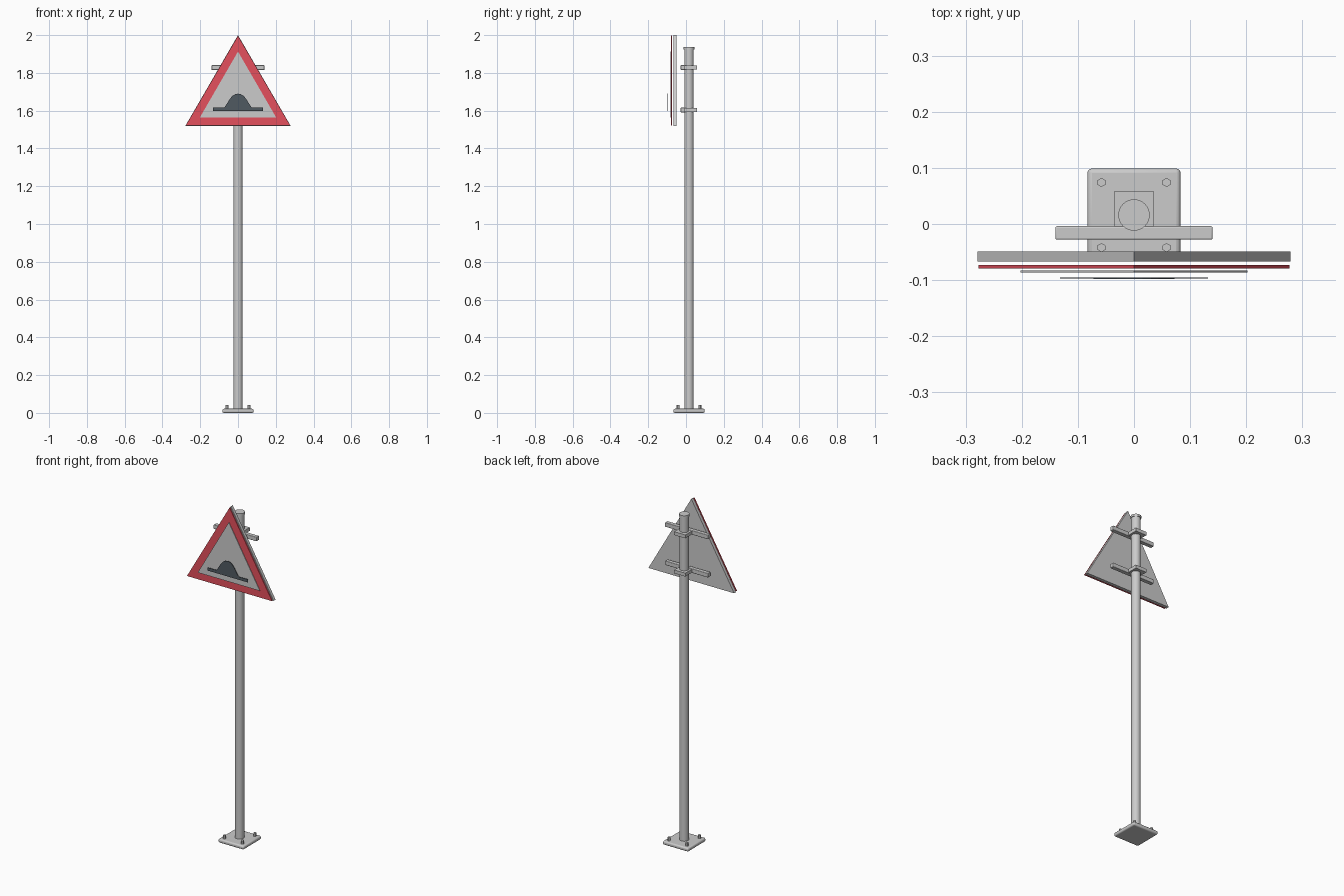
import bpy, math

if "Cube" in bpy.data.objects:
    bpy.data.objects.remove(bpy.data.objects["Cube"])

PY = 0.016  # pole centre in y


def material(name, rgb):
    m = bpy.data.materials.new(name)
    m.diffuse_color = (*rgb, 1)
    m.use_nodes = True
    m.node_tree.nodes["Principled BSDF"].inputs["Base Color"].default_value = m.diffuse_color
    return m


def box(name, lo, hi, bevel=0.0):
    bpy.ops.mesh.primitive_cube_add(size=1, location=[(a + b) / 2 for a, b in zip(lo, hi)])
    o = bpy.context.object
    o.name = name
    o.scale = [b - a for a, b in zip(lo, hi)]
    bpy.ops.object.transform_apply(location=False, rotation=False, scale=True)
    if bevel:
        mod = o.modifiers.new("bevel", "BEVEL")
        mod.width, mod.segments = bevel, 3
        bpy.ops.object.shade_smooth_by_angle()
    return o


def cylinder(name, r, x, y, z0, z1, sides):
    bpy.ops.mesh.primitive_cylinder_add(vertices=sides, radius=r, depth=z1 - z0,
                                        location=(x, y, (z0 + z1) / 2))
    o = bpy.context.object
    o.name = name
    if sides > 8:
        bpy.ops.object.shade_smooth_by_angle()
    return o


def plate(name, outline, front, back, mat=None):
    """Extrude an x-z outline between two y values."""
    n = len(outline)
    verts = [(x, y, z) for y in (front, back) for x, z in outline]
    faces = [list(range(n)), list(range(2 * n - 1, n - 1, -1))]
    faces += [[i, i + n, (i + 1) % n + n, (i + 1) % n] for i in range(n)]
    me = bpy.data.meshes.new(name)
    me.from_pydata(verts, [], faces)
    o = bpy.data.objects.new(name, me)
    bpy.context.collection.objects.link(o)
    if mat:
        me.materials.append(mat)
    return o


def triangle(half, bottom, top):
    return [(-half, bottom), (half, bottom), (0, top)]


red = material("red", (0.78, 0.08, 0.11))
white = material("white", (0.72, 0.72, 0.70))
black = material("black", (0.08, 0.10, 0.12))

# Base plate with hex bolts
box("base_plate", (-0.083, PY - 0.083, 0), (0.083, PY + 0.083, 0.022), 0.008)
for sx in (-1, 1):
    for sy in (-1, 1):
        cylinder("anchor_bolt", 0.008, sx * 0.058, PY + sy * 0.058, 0.018, 0.042, 6)

# Pole and its cap
cylinder("pole", 0.025, 0, PY, 0.015, 1.93, 32)
cylinder("pole_cap", 0.028, 0, PY, 1.925, 1.938, 32)

# Clamps and cross rails
for z in (1.603, 1.828):
    box("pole_clamp", (-0.036, -0.026, z - 0.01), (0.036, 0.058, z + 0.01))
    box("cross_rail", (-0.14, -0.028, z - 0.0125), (0.14, -0.004, z + 0.0125), 0.003)

# Layered triangular sign
plate("sign_backing", triangle(0.279, 1.519, 2.0), -0.067, -0.049)
plate("red_border", triangle(0.277, 1.521, 1.997), -0.079, -0.073, red)
plate("white_panel", triangle(0.202, 1.564, 1.913), -0.086, -0.083, white)

# Road hump symbol
plate("road_line", [(-0.132, 1.599), (0.132, 1.599), (0.132, 1.617), (-0.132, 1.617)],
      -0.097, -0.095, black)
half = [(0.072, 1.617), (0.058, 1.638), (0.044, 1.661), (0.030, 1.678), (0.015, 1.687)]
hump = half + [(0, 1.690)] + [(-x, z) for x, z in reversed(half)]
plate("road_hump", hump, -0.098, -0.095, black)
